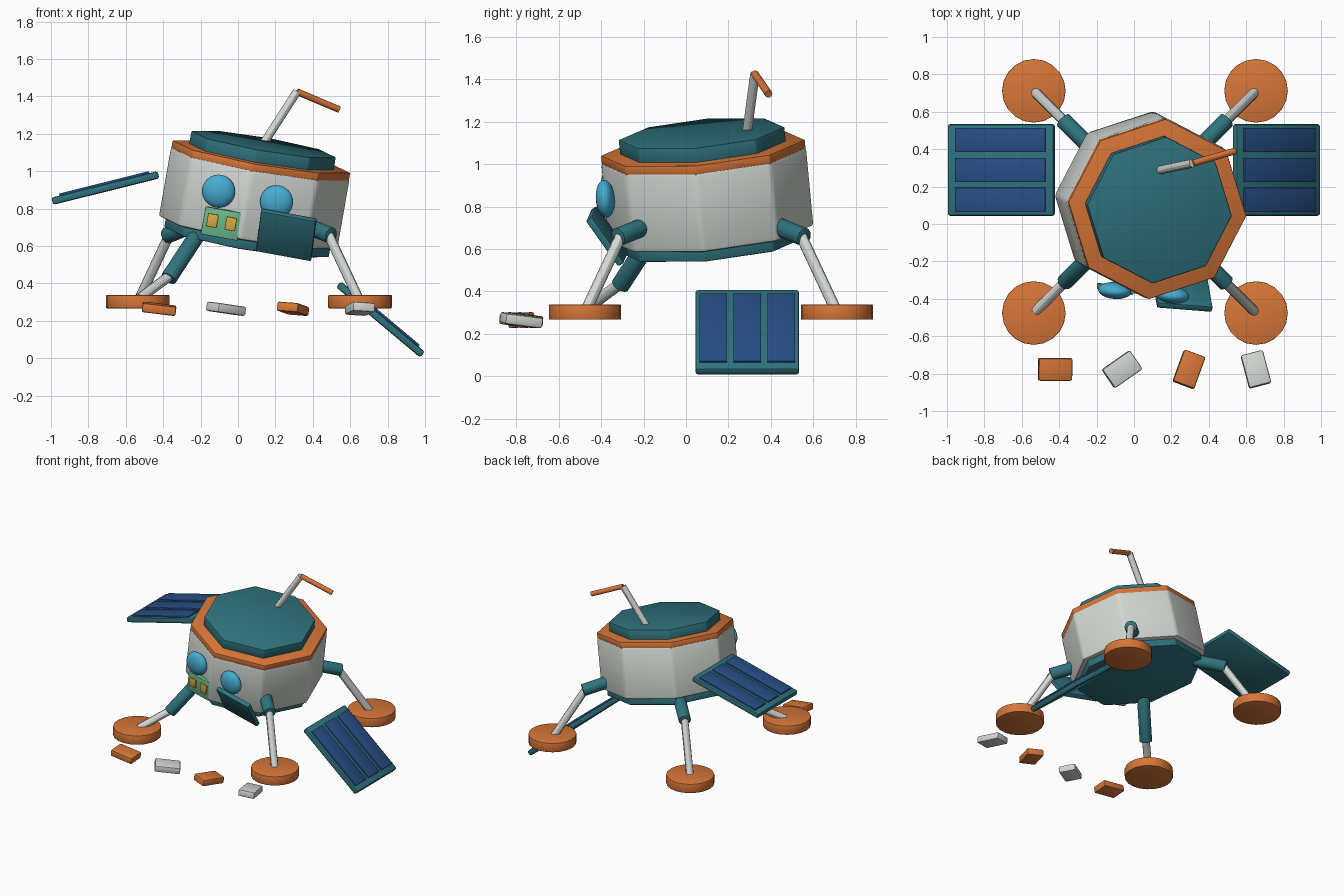
import bpy, bmesh
from math import radians
from mathutils import Vector, Matrix, Euler

cube = bpy.data.objects.get("Cube")
if cube:
    bpy.data.objects.remove(cube, do_unlink=True)


def material(name, *srgb):
    m = bpy.data.materials.new(name)
    m.use_nodes = True
    colour = [c ** 2.2 for c in srgb] + [1]
    m.diffuse_color = colour
    m.node_tree.nodes["Principled BSDF"].inputs["Base Color"].default_value = colour
    return m


WHITE = material("pale grey", .82, .84, .82)
ORANGE = material("burnt orange", .84, .46, .23)
TEAL = material("dark teal", .2, .45, .49)
NAVY = material("cell blue", .17, .31, .52)
BLUE = material("window blue", .28, .67, .82)
GREEN = material("panel green", .42, .73, .55)
YELLOW = material("switch yellow", .86, .67, .27)


def rotation(x=0, y=0, z=0):
    return Euler([radians(a) for a in (x, y, z)]).to_matrix().to_4x4()


def finish(name, bm, mat, matrix, bevel=0):
    """Bevel the edges, then turn the mesh into a placed, coloured object."""
    if bevel:
        sharp = [e for e in bm.edges if e.calc_face_angle(0) > radians(25)]
        bmesh.ops.bevel(bm, geom=sharp, offset=bevel, segments=2, profile=.5,
                        affect='EDGES', clamp_overlap=True)
    mesh = bpy.data.meshes.new(name)
    bm.to_mesh(mesh)
    bm.free()
    mesh.materials.append(mat)
    ob = bpy.data.objects.new(name, mesh)
    ob.matrix_world = matrix
    bpy.context.collection.objects.link(ob)
    bpy.ops.object.select_all(action='DESELECT')
    ob.select_set(True)
    bpy.context.view_layer.objects.active = ob
    bpy.ops.object.shade_smooth_by_angle(angle=radians(30))
    return ob


def box(name, mat, matrix, size, bevel=0):
    bm = bmesh.new()
    bmesh.ops.create_cube(bm, size=1)
    bmesh.ops.scale(bm, vec=size, verts=bm.verts)
    return finish(name, bm, mat, matrix, bevel)


def prism(name, mat, matrix, radius, bottom, top, sides=8, bevel=0):
    bm = bmesh.new()
    bmesh.ops.create_cone(bm, cap_ends=True, segments=sides, radius1=radius,
                          radius2=radius, depth=top - bottom)
    bmesh.ops.translate(bm, vec=(0, 0, (top + bottom) / 2), verts=bm.verts)
    return finish(name, bm, mat, matrix, bevel)


def rod(name, mat, start, end, radius, sides=12, bevel=0):
    start, end = Vector(start), Vector(end)
    along = end - start
    matrix = Matrix.Translation(start) @ along.to_track_quat('Z', 'Y').to_matrix().to_4x4()
    return prism(name, mat, matrix, radius, 0, along.length, sides, bevel)


# Tilted octagonal body; its frame starts at the centre of the hull's underside
BODY = Matrix.Translation((.054, .118, .67)) @ rotation(4.5, 10.3, -4.5)
prism("base_plate", TEAL, BODY, .45, -.052, .02, bevel=.008)
prism("hull", WHITE, BODY, .49, 0, .38, bevel=.018)
prism("rim", ORANGE, BODY, .485, .372, .416, bevel=.006)
prism("deck", TEAL, BODY, .395, .41, .485, bevel=.008)

# Round windows either side of the front corner
for side, x in (("right", -.158), ("left", .158)):
    bm = bmesh.new()
    bmesh.ops.create_uvsphere(bm, u_segments=24, v_segments=14, radius=.089)
    bmesh.ops.scale(bm, vec=(1, .5, 1), verts=bm.verts)
    finish(side + "_window", bm, BLUE, BODY @ Matrix.Translation((x, -.468, .235)))

# Control panel with two switches
PANEL = BODY @ Matrix.Translation((-.112, -.468, .068))
box("control_panel", GREEN, PANEL, (.2, .03, .15), .003)
for x in (-.05, .05):
    box("switch", YELLOW, PANEL @ Matrix.Translation((x, -.017, .008)),
        (.056, .016, .07), .002)

# Open hatch leaning outward at the front
box("hatch", TEAL, BODY @ Matrix.Translation((.24, -.467, .07)) @ rotation(30),
    (.3, .035, .265), .008)

# Bent antenna
elbow = (.315, .325, 1.425)
rod("antenna_mast", WHITE, (.125, .285, 1.13), elbow, .023)
rod("antenna_arm", ORANGE, elbow, (.54, .39, 1.33), .018)

# Four legs: sleeve, strut and footpad; the front right leg is folded lower
for sx in (-1, 1):
    for sy in (-1, 1):
        def at(reach, z):
            return (.0585 + sx * reach, .118 + sy * reach, z)
        low = sx < 0 and sy < 0
        hip, knee = (at(.27, .67), at(.43, .425)) if low else (at(.28, .72), at(.44, .655))
        joint = at(.41, .45) if low else at(.42, .672)
        rod("leg_sleeve", TEAL, hip, knee, .045, bevel=.006)
        rod("leg_strut", WHITE, joint, at(.585, .32), .027)
        prism("footpad", ORANGE, Matrix.Translation(at(.594, .302)), .17,
              -.035, .035, sides=20, bevel=.004)

# Solar panels: one raised, one fallen
for name, centre, pitch in (("raised_solar", (-.709, .289, .91), -14),
                            ("fallen_solar", (.762, .289, .207), 40)):
    frame = Matrix.Translation(centre) @ rotation(y=pitch)
    box(name + "_frame", TEAL, frame, (.585, .49, .04), .012)
    for row in (-1, 0, 1):
        box(name + "_cell", NAVY, frame @ Matrix.Translation((0, row * .16, .023)),
            (.495, .13, .016), .002)

# Loose blocks in a row in front
for i in range(4):
    place = Matrix.Translation((-.422 + i * .358, -.777, .264))
    box("loose_block", WHITE if i % 2 else ORANGE, place @ rotation(4, 7, 35 * i),
        (.182, .122, .05), .01)
